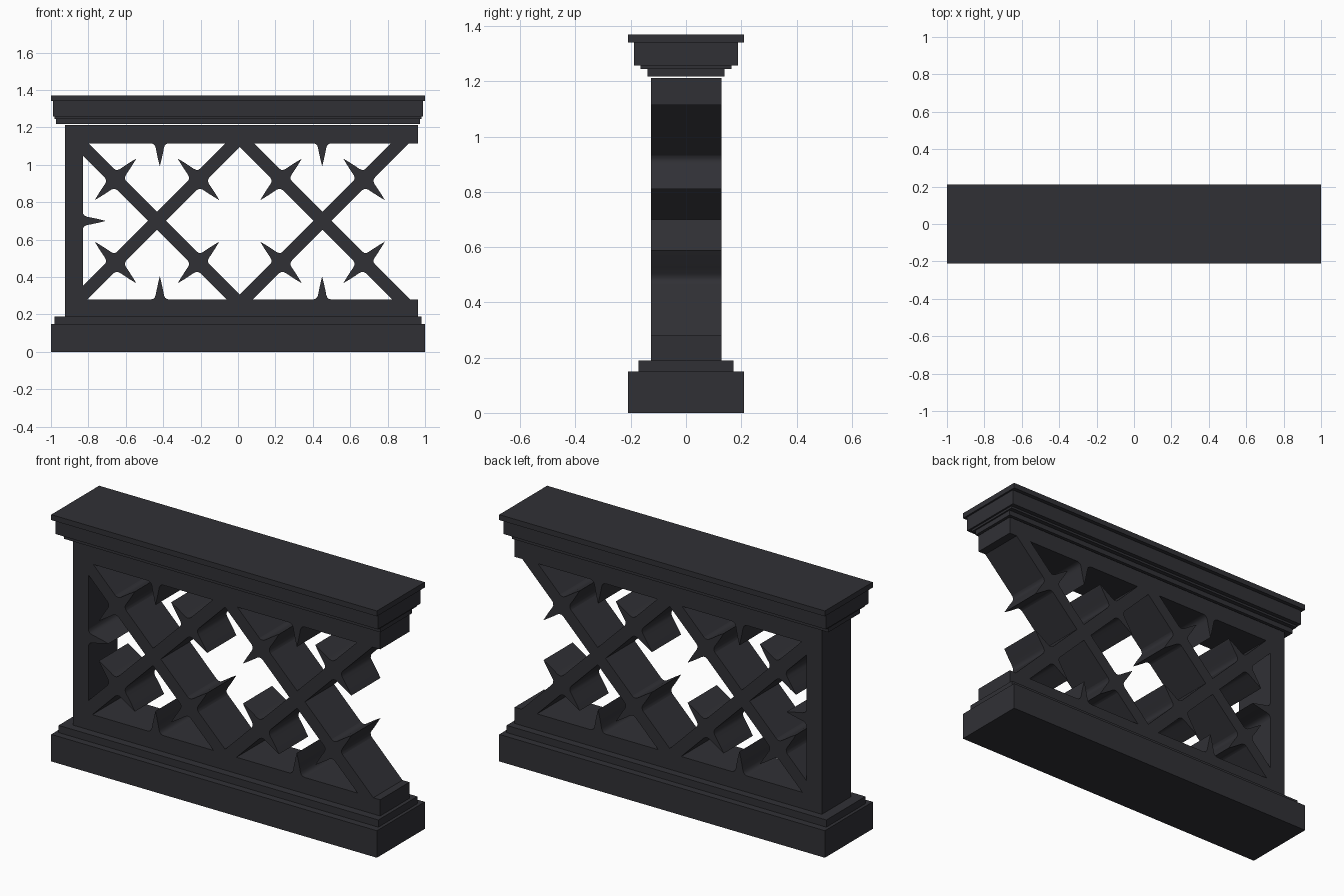
import bpy, bmesh, math

if "Cube" in bpy.data.objects:
    bpy.data.objects.remove(bpy.data.objects["Cube"])

mat = bpy.data.materials.new("dark_stone")
mat.diffuse_color = (0.03, 0.03, 0.036, 1)
mat.use_nodes = True
mat.node_tree.nodes["Principled BSDF"].inputs["Base Color"].default_value = mat.diffuse_color
Y0, Y1 = -0.127, 0.129          # thickness of the tracery panel
ZB, ZT, ZM = 0.28, 1.115, 0.70  # opening bottom, top, lattice middle
HALF = 0.048                    # half width of a diagonal bar, measured along x


def prism(name, pts, y0=Y0, y1=Y1, smooth=False):
    """Extrude an xz outline through the depth."""
    bm = bmesh.new()
    face = bm.faces.new([bm.verts.new((x, y0, z)) for x, z in pts])
    ext = bmesh.ops.extrude_face_region(bm, geom=[face])
    moved = [g for g in ext["geom"] if isinstance(g, bmesh.types.BMVert)]
    bmesh.ops.translate(bm, verts=moved, vec=(0, y1 - y0, 0))
    bmesh.ops.recalc_face_normals(bm, faces=bm.faces)
    me = bpy.data.meshes.new(name)
    bm.to_mesh(me)
    bm.free()
    ob = bpy.data.objects.new(name, me)
    bpy.context.collection.objects.link(ob)
    me.materials.append(mat)
    if smooth:
        bpy.ops.object.select_all(action='DESELECT')
        bpy.context.view_layer.objects.active = ob
        ob.select_set(True)
        bpy.ops.object.shade_smooth_by_angle(angle=math.radians(35))
    return ob


def block(name, x0, x1, z0, z1, y0=Y0, y1=Y1):
    return prism(name, [(x0, z0), (x1, z0), (x1, z1), (x0, z1)], y0, y1)


# half profile of a thorn-shaped cusp: (half width, height)
CUSP = [(0.048, 0), (0.036, 0.003), (0.027, 0.011), (0.022, 0.024),
        (0.017, 0.05), (0.009, 0.087)]


def cusp(name, x, z, angle, length=0.123):
    """Cusp rooted at (x, z), pointing along the angle in the xz plane."""
    c, s = math.cos(angle), math.sin(angle)
    outline = CUSP + [(0, length)] + [(-w, h) for w, h in reversed(CUSP)]
    return prism(name, [(x + h * c - w * s, z + h * s + w * c) for w, h in outline],
                 smooth=True)


# stepped base and cap mouldings: name, half length, half depth, bottom, top
for name, hx, hy, z0, z1 in [
        ("plinth", 1.0, 0.21, 0, 0.15), ("plinth_step", 0.982, 0.171, 0.15, 0.19),
        ("cap_neck", 0.972, 0.14, 1.217, 1.245), ("cap_fillet", 0.98, 0.164, 1.245, 1.257),
        ("cap_body", 0.99, 0.188, 1.257, 1.34), ("cap_slab", 1.0, 0.21, 1.34, 1.37)]:
    block(name, -hx, hx, z0, z1, -hy, hy)

# frame, open at the right end
block("bottom_rail", -0.925, 0.962, 0.19, ZB)
block("top_rail", -0.925, 0.962, ZT, 1.212)
block("left_post", -0.925, -0.83, ZB, ZT)
cusp("post_cusp", -0.83, ZM, 0)

# two crossed bays with cusps on bars and rails
for bay, cx in enumerate((-0.433, 0.452)):
    for d in (1, -1):
        xb, xt = cx + d * (ZB - ZM), cx + d * (ZT - ZM)
        prism(f"diagonal_bar_{bay}", [(xb - HALF, ZB), (xb + HALF, ZB),
                                      (xt + HALF, ZT), (xt - HALF, ZT)])
        for along in (-0.222, 0.222):
            for side in (1, -1):
                cusp(f"bar_cusp_{bay}", cx + along - side * d * HALF / 2,
                     ZM + d * along + side * HALF / 2,
                     math.atan2(side, -side * d))
    rx = (-0.418, 0.45)[bay]
    cusp(f"top_cusp_{bay}", rx, ZT, -math.pi / 2)
    cusp(f"bottom_cusp_{bay}", rx, ZB, math.pi / 2)
